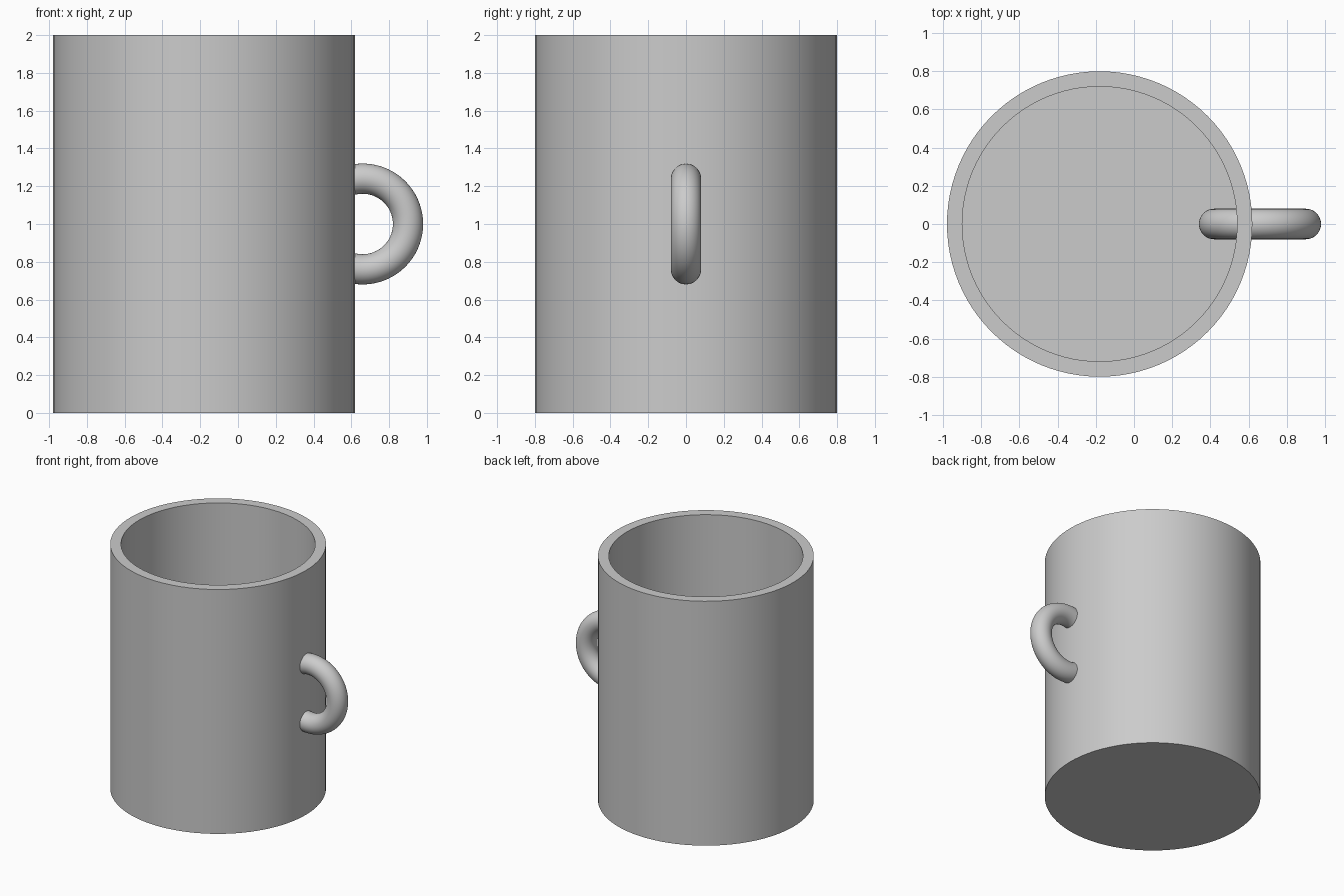
import bpy
import bmesh
import math
from mathutils import Matrix

if "Cube" in bpy.data.objects:
    bpy.data.objects.remove(bpy.data.objects["Cube"], do_unlink=True)

CUP_X = -0.18
HEIGHT = 2.0
OUTER, INNER, FLOOR = 0.8, 0.72, 0.08

# Single grey finish
grey = bpy.data.materials.new("light_grey")
grey.use_nodes = True
colour = (0.6, 0.6, 0.6, 1)
grey.diffuse_color = colour
grey.node_tree.nodes["Principled BSDF"].inputs["Base Color"].default_value = colour


def finish(obj, name):
    obj.name = obj.data.name = name
    obj.data.materials.append(grey)
    bpy.ops.object.select_all(action="DESELECT")
    obj.select_set(True)
    bpy.context.view_layer.objects.active = obj
    bpy.ops.object.shade_smooth_by_angle(angle=math.radians(35))


# Cup body: a cylinder whose top is inset to the rim and pushed down to the floor
mesh = bpy.data.meshes.new("cup_body")
bm = bmesh.new()
bmesh.ops.create_cone(bm, cap_ends=True, segments=96, radius1=OUTER, radius2=OUTER,
                      depth=HEIGHT, matrix=Matrix.Translation((0, 0, HEIGHT / 2)))
top = max(bm.faces, key=lambda f: f.calc_center_median().z)
bmesh.ops.inset_individual(bm, faces=[top], thickness=0.04)
for v in top.verts:
    v.co.xy = v.co.xy.normalized() * INNER
well = bmesh.ops.extrude_face_region(bm, geom=[top])["geom"]
for v in (g for g in well if isinstance(g, bmesh.types.BMVert)):
    v.co.z = FLOOR
if top.is_valid:
    bmesh.ops.delete(bm, geom=[top], context="FACES_ONLY")
bmesh.ops.recalc_face_normals(bm, faces=bm.faces)
bm.to_mesh(mesh)
bm.free()
body = bpy.data.objects.new("cup_body", mesh)
body.location.x = CUP_X
bpy.context.collection.objects.link(body)
finish(body, "cup_body")

# Handle: an upright ring passing through the wall
bpy.ops.mesh.primitive_torus_add(major_radius=0.24, minor_radius=0.08,
                                 major_segments=72, minor_segments=36,
                                 location=(0.66, 0, 1), rotation=(math.pi / 2, 0, 0))
finish(bpy.context.object, "handle")
